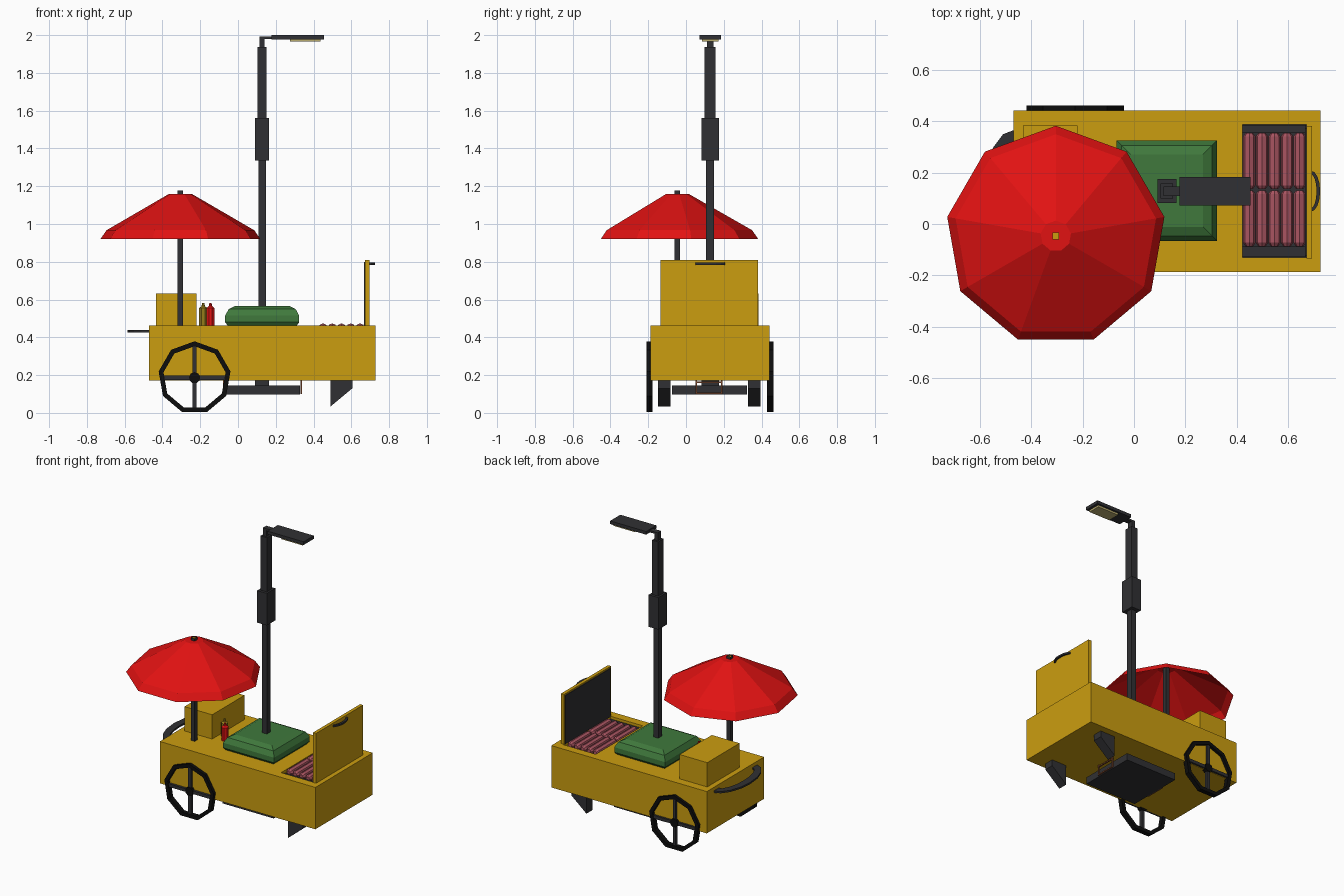
import bpy, bmesh, math
from mathutils import Vector

if "Cube" in bpy.data.objects:
    bpy.data.objects.remove(bpy.data.objects["Cube"])

YC = 0.128  # cart centre line in y


def mat(name, r, g, b):
    m = bpy.data.materials.new(name)
    m.diffuse_color = (r, g, b, 1)
    m.use_nodes = True
    m.node_tree.nodes["Principled BSDF"].inputs["Base Color"].default_value = m.diffuse_color
    return m


YELLOW = mat("yellow_paint", 0.60, 0.34, 0.005)
RED = mat("red_cloth", 0.75, 0.006, 0.006)
GREEN = mat("green_cushion", 0.05, 0.19, 0.045)
DARK = mat("dark_metal", 0.03, 0.03, 0.033)
BLACK = mat("black_rubber", 0.004, 0.004, 0.004)
PINK = mat("sausage_pink", 0.40, 0.09, 0.12)
OLIVE = mat("mustard", 0.30, 0.20, 0.01)
PALE = mat("lamp_glow", 0.50, 0.42, 0.16)
COPPER = mat("copper", 0.22, 0.07, 0.03)


def finish(bm, name, m):
    bmesh.ops.recalc_face_normals(bm, faces=bm.faces)
    me = bpy.data.meshes.new(name)
    bm.to_mesh(me)
    bm.free()
    ob = bpy.data.objects.new(name, me)
    bpy.context.collection.objects.link(ob)
    me.materials.append(m)
    return ob


def box(name, x0, x1, y0, y1, z0, z1, m):
    bm = bmesh.new()
    bmesh.ops.create_cube(bm, size=1)
    for v in bm.verts:
        v.co = ((x0 + x1) / 2 + v.co.x * (x1 - x0), (y0 + y1) / 2 + v.co.y * (y1 - y0),
                (z0 + z1) / 2 + v.co.z * (z1 - z0))
    return finish(bm, name, m)


def loft(name, centre, profile, n, m, start=90, axis="Z", caps=(True, True), closed=False):
    """n-sided rings from (radius, height) pairs, stacked along an axis."""
    bm = bmesh.new()
    rings = []
    for r, h in profile:
        ring = []
        for i in range(n):
            a = math.radians(start) + math.tau * i / n
            u, w = r * math.cos(a), r * math.sin(a)
            p = Vector((u, w, h)) if axis == "Z" else Vector((u, h, w))
            ring.append(bm.verts.new(p + Vector(centre)))
        rings.append(ring)
    pairs = list(zip(rings, rings[1:])) + ([(rings[-1], rings[0])] if closed else [])
    for a, b in pairs:
        for i in range(n):
            j = (i + 1) % n
            bm.faces.new((a[i], a[j], b[j], b[i]))
    if not closed:
        for ring, cap in zip((rings[0], rings[-1]), caps):
            if cap:
                bm.faces.new(ring)
    return finish(bm, name, m)


def extrude(name, pts, direction, m):
    """Polygon pulled along a direction."""
    bm = bmesh.new()
    f = bm.faces.new([bm.verts.new(p) for p in pts])
    g = bmesh.ops.extrude_face_region(bm, geom=[f])
    vs = [e for e in g["geom"] if isinstance(e, bmesh.types.BMVert)]
    bmesh.ops.translate(bm, verts=vs, vec=direction)
    return finish(bm, name, m)


def arc_handle(name, x, depth, half, width, z0, z1, m):
    """Flat bowed strip standing off an end face."""
    outer, inner = [], []
    for i in range(9):
        a = math.pi * i / 8
        c, s = math.cos(a), math.sin(a)
        outer.append((x + depth * s, YC + half * c, z0))
        inner.append((x + (depth - math.copysign(width, depth)) * s, YC + (half - width) * c, z0))
    return extrude(name, outer + inner[::-1], (0, 0, z1 - z0), m)


# Cart body with a recessed grill
body = box("cart_body", -0.47, 0.727, -0.188, 0.443, 0.172, 0.463, YELLOW)
cutter = box("grill_cutter", 0.423, 0.672, -0.13, 0.388, 0.415, 0.5, DARK)
cutter.hide_render = True
mod = body.modifiers.new("grill_opening", "BOOLEAN")
mod.operation, mod.object, mod.solver = "DIFFERENCE", cutter, "EXACT"
bpy.context.view_layer.objects.active = body
body.select_set(True)
bpy.ops.object.modifier_apply(modifier=mod.name)
bpy.data.objects.remove(cutter, do_unlink=True)
box("grill_bed", 0.423, 0.672, -0.13, 0.388, 0.41, 0.425, DARK)
for k, (y0, y1) in enumerate(((-0.129, -0.088), (0.357, 0.387))):
    box(f"grill_edge_{k}", 0.424, 0.671, y0, y1, 0.42, 0.445, DARK)

# Two rows of sausages
for i in range(5):
    for k, y in enumerate((0.022, 0.246)):
        loft(f"sausage_{i}_{k}", (0.45 + 0.049 * i, y, 0.45),
             [(0.014, -0.109), (0.024, -0.095), (0.024, 0.095), (0.014, 0.109)], 8, PINK, 90, "Y")

# Lid, its dark lining and handle
box("grill_lid", 0.672, 0.695, -0.135, 0.382, 0.463, 0.81, YELLOW)
box("lid_lining", 0.667, 0.673, -0.125, 0.372, 0.463, 0.80, DARK)
arc_handle("lid_handle", 0.69, 0.036, 0.08, 0.014, 0.784, 0.796, DARK)

# Storage box and push handle
box("storage_box", -0.433, -0.22, 0.03, 0.385, 0.463, 0.632, YELLOW)
arc_handle("push_handle", -0.465, -0.12, 0.24, 0.05, 0.426, 0.438, DARK)

# Sauce bottles
for name, x, y, m in (("ketchup_bottle", -0.146, 0.066, RED), ("mustard_bottle", -0.184, 0.116, OLIVE)):
    loft(name, (x, y, 0.463), [(0.023, 0), (0.023, 0.092), (0.010, 0.102), (0.006, 0.12)], 8, m, 22.5)

# Umbrella canopy (open below) and hollow square pole
loft("umbrella_canopy", (-0.305, -0.047, 0),
     [(0.43, 0.92), (0.397, 0.967), (0.06, 1.16)], 9, RED, 90, caps=(False, True))
loft("umbrella_pole", (-0.305, -0.047, 0), [(0.021, 0.46), (0.021, 1.178)], 4, DARK, 45,
     caps=(False, False))
box("umbrella_tip", -0.318, -0.292, -0.06, -0.034, 1.165, 1.172, YELLOW)

# Seat cushion
q = math.sqrt(2)
loft("cushion", (YC, YC + 0.002, 0),
     [(0.183 * q, 0.463), (0.196 * q, 0.48), (0.196 * q, 0.515), (0.177 * q, 0.55), (0.142 * q, 0.567)],
     4, GREEN, 45)

# Lamp post
for name, w, d, z0, z1 in (("post_lower", 0.019, 0.021, 0.50, 1.34), ("post_sleeve", 0.037, 0.047, 1.337, 1.56),
                           ("post_upper", 0.024, 0.029, 1.56, 1.937), ("post_neck", 0.013, 0.018, 1.937, 1.993),
                           ("post_foot", 0.037, 0.047, 0.14, 0.18)):
    box(name, YC - w, YC + w, YC - d, YC + d, z0, z1, DARK)
box("lamp_arm", 0.118, 0.19, 0.11, 0.146, 1.98, 1.993, DARK)
box("lamp_head", 0.178, 0.455, 0.072, 0.184, 1.978, 2.0, DARK)
box("lamp_panel", 0.275, 0.437, 0.085, 0.171, 1.965, 1.979, PALE)

# Tray under the cart with wire hangers
box("under_tray", -0.068, 0.327, -0.075, 0.322, 0.097, 0.145, DARK)
for k, x in enumerate((-0.075, 0.335)):
    for y in (0.053, 0.188):
        box(f"tray_hanger_{k}_{'a' if y < YC else 'b'}", x - 0.004, x + 0.004, y - 0.004, y + 0.004,
            0.1, 0.174, COPPER)
    for z in (0.104, 0.162):
        box(f"tray_rail_{k}_{int(z * 1000)}", x - 0.004, x + 0.004, 0.053, 0.188, z - 0.004, z + 0.004, COPPER)

# Wedge legs
for name, y in (("leg_front", -0.148), ("leg_back", 0.328)):
    extrude(name, [(0.49, y, 0.174), (0.605, y, 0.174), (0.605, y, 0.13), (0.49, y, 0.034)],
            (0, 0.067, 0), DARK)

# Nine-sided wheels with crossed spokes
for side, y in (("front", -0.194), ("back", 0.446)):
    c, t = (-0.23, y, 0.186), 0.016
    loft(f"wheel_rim_{side}", c, [(0.193, -t), (0.193, t), (0.167, t), (0.167, -t)], 9, BLACK, 90, "Y",
         closed=True)
    loft(f"wheel_hub_{side}", c, [(0.03, -t), (0.03, t)], 9, BLACK, 90, "Y")
    box(f"spoke_upright_{side}", -0.241, -0.219, y - 0.011, y + 0.011, 0.014, 0.366, DARK)
    box(f"spoke_level_{side}", -0.40, -0.06, y - 0.011, y + 0.011, 0.175, 0.197, DARK)
